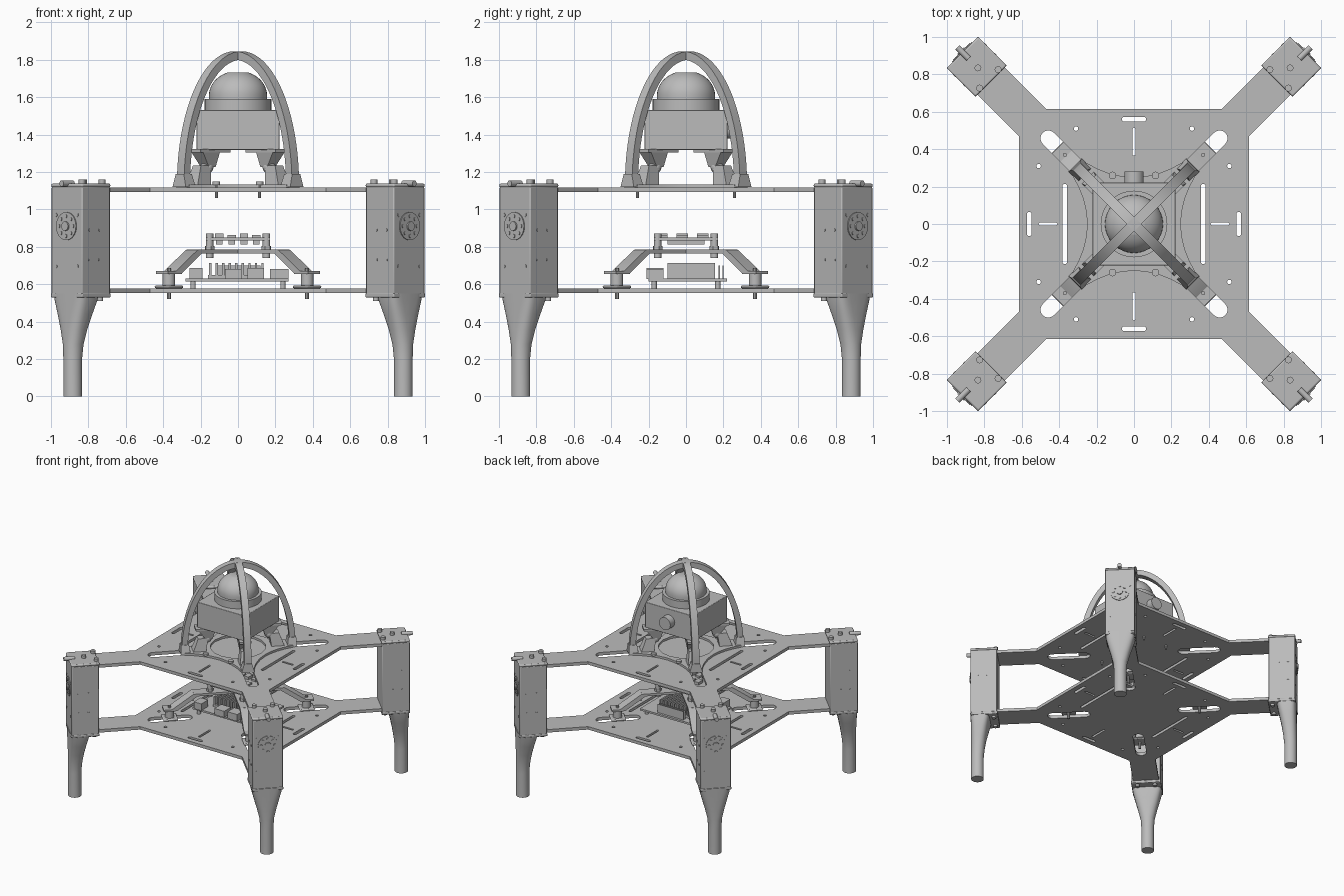
import bpy, bmesh, math
from math import pi, cos, sin, copysign
from mathutils import Matrix, Vector

if "Cube" in bpy.data.objects:
    bpy.data.objects.remove(bpy.data.objects["Cube"])

grey = bpy.data.materials.new("plain grey")
grey.use_nodes = True
COLOUR = (0.5, 0.5, 0.5, 1)
grey.diffuse_color = COLOUR
grey.node_tree.nodes["Principled BSDF"].inputs["Base Color"].default_value = COLOUR
I = Matrix.Identity(4)
parts = []


def finish(name, bm, M=I):
    bm.transform(M)
    bmesh.ops.remove_doubles(bm, verts=bm.verts, dist=1e-5)
    bmesh.ops.recalc_face_normals(bm, faces=bm.faces)
    me = bpy.data.meshes.new(name)
    bm.to_mesh(me)
    bm.free()
    me.materials.append(grey)
    ob = bpy.data.objects.new(name, me)
    bpy.context.collection.objects.link(ob)
    parts.append(ob)
    return ob


def loft(name, rings, M=I):
    bm = bmesh.new()
    rows = [[bm.verts.new(p) for p in ring] for ring in rings]
    n = len(rows[0])
    for a, b in zip(rows, rows[1:]):
        for i in range(n):
            bm.faces.new((a[i], a[(i + 1) % n], b[(i + 1) % n], b[i]))
    bm.faces.new(rows[0])
    bm.faces.new(rows[-1])
    return finish(name, bm, M)


def rect(x0, x1, y0, y1, z):
    return [(x0, y0, z), (x1, y0, z), (x1, y1, z), (x0, y1, z)]


def box(name, x, y, z, M=I, bevel=0):
    ob = loft(name, [rect(*x, *y, z[0]), rect(*x, *y, z[1])], M)
    if bevel:
        mod = ob.modifiers.new("edge", "BEVEL")
        mod.width, mod.segments = bevel, 2
    return ob


def turned(name, profile, M=I, n=32):
    """Solid of revolution from (radius, height) pairs."""
    return loft(name, [[(r * cos(2 * pi * i / n), r * sin(2 * pi * i / n), z)
                        for i in range(n)] for r, z in profile], M)


def rod(name, p, r, h, M=I, n=16):
    return turned(name, [(r, 0), (r, h)], M @ Matrix.Translation(p), n)


def sheet(name, outlines, z0, z1, M=I):
    """Flat panel: first outline is the edge, the others are holes."""
    cu = bpy.data.curves.new(name, "CURVE")
    cu.dimensions, cu.fill_mode, cu.extrude = "2D", "BOTH", (z1 - z0) / 2
    for pts in outlines:
        sp = cu.splines.new("POLY")
        sp.points.add(len(pts) - 1)
        for q, p in zip(sp.points, pts):
            q.co = (p[0], p[1], 0, 1)
        sp.use_cyclic_u = True
    tmp = bpy.data.objects.new("panel_outline", cu)
    bpy.context.collection.objects.link(tmp)
    dg = bpy.context.evaluated_depsgraph_get()
    me = bpy.data.meshes.new_from_object(tmp.evaluated_get(dg))
    bm = bmesh.new()
    bm.from_mesh(me)
    bpy.data.objects.remove(tmp)
    bpy.data.meshes.remove(me)
    return finish(name, bm, M @ Matrix.Translation((0, 0, (z0 + z1) / 2)))


def slot(cx, cy, length, width, ang=0):
    """Rounded slot outline; equal length and width give a circle."""
    c, r, pts = (length - width) / 2, width / 2, []
    for i in range(16):
        a = -pi / 2 + pi * (i % 8) / 7 + pi * (i // 8)
        x, y = (c if i < 8 else -c) + r * cos(a), r * sin(a)
        if c == 0:
            x, y = r * cos(i * pi / 8), r * sin(i * pi / 8)
        pts.append((cx + x * cos(ang) - y * sin(ang), cy + x * sin(ang) + y * cos(ang)))
    return pts


def spin(k, deg=45):
    return Matrix.Rotation(math.radians(deg + 90 * k), 4, "Z")


def turn(pts, M):
    return [tuple((M @ Vector((x, y, 0))).xy) for x, y in pts]


CORNERS = ["back_left", "back_right", "front_right", "front_left"]

# Two cross-shaped deck plates with slots
edge, holes = [], []
for k in range(4):
    edge += turn([(0.767, -0.103), (1.27, -0.103), (1.27, 0.103), (0.767, 0.103)], spin(k))
    holes.append(turn(slot(0.52, 0, 0.34, 0.085), spin(k)))
    side = [slot(0.56, 0, 0.13, 0.026, pi / 2), slot(0.51, 0.31, 0.024, 0.024),
            slot(0.51, -0.31, 0.024, 0.024)]
    if k % 2:
        side.append(slot(0.44, 0, 0.15, 0.018))
    else:
        side += [slot(0.46, 0, 0.1, 0.016), slot(0.37, 0, 0.43, 0.024, pi / 2)]
    holes += [turn(s, spin(k, 0)) for s in side]
sheet("upper_deck", [edge] + holes, 1.092, 1.117)
sheet("lower_deck", [edge] + holes, 0.552, 0.577)

# Corner posts and legs
LEG = [(0, 0.05, 0.05, 1), (0.2, 0.05, 0.05, 1), (0.28, 0.055, 0.054, 0.95),
       (0.36, 0.074, 0.06, 0.8), (0.44, 0.096, 0.068, 0.65), (0.51, 0.114, 0.075, 0.5),
       (0.55, 0.118, 0.078, 0.4)]
OUT = Matrix.Rotation(pi / 2, 4, "Y")
SIDE = Matrix.Rotation(pi / 2, 4, "X")
for k, c in enumerate(CORNERS):
    M = spin(k)
    box("post_" + c, (1.083, 1.295), (-0.117, 0.117), (0.54, 1.12), M, 0.006)
    box("post_cap_" + c, (1.08, 1.297), (-0.119, 0.119), (1.117, 1.138), M, 0.008)
    box("post_foot_" + c, (1.08, 1.298), (-0.119, 0.119), (0.528, 0.552), M, 0.006)
    rings = []
    for z, half, depth, e in LEG:
        rings.append([(1.3 - depth + depth * copysign(abs(cos(a)) ** e, cos(a)),
                       half * copysign(abs(sin(a)) ** e, sin(a)), z)
                      for a in [2 * pi * i / 32 for i in range(32)]])
    loft("leg_" + c, rings, M)
    for u, v in ((1.18, 0), (1.098, 0.07), (1.098, -0.07)):
        rod("cap_screw_" + c, (u, v, 1.135), 0.018, 0.025, M)
        if v:
            rod("foot_screw_" + c, (u + 0.015, v, 0.51), 0.016, 0.02, M)
    rod("cap_pin_" + c, (1.25, 0, 1.138), 0.016, 0.085, M @ Matrix.Translation((1.25, 0, 1.138))
        @ OUT @ Matrix.Translation((-1.25, 0, -1.138)))
    # Round horn and screws on the outer face
    F = M @ Matrix.Translation((1.293, 0, 0.91)) @ OUT
    rod("horn_" + c, (0, 0, 0), 0.075, 0.008, F, 32)
    rod("horn_hub_" + c, (0, 0, 0), 0.025, 0.018, F)
    for i in range(8):
        rod("horn_screw_" + c, (0.053 * cos(i * pi / 4), 0.053 * sin(i * pi / 4), 0),
            0.01, 0.013, F, 10)
    for x in (-0.06, 0.215):
        for y in (-0.08, 0.08):
            rod("face_screw_" + c, (x, y, 0), 0.01, 0.005, F, 10)
    for u in (1.165, 1.24):
        for z in (0.73, 0.89):
            rod("side_screws_" + c, (0, 0, -0.12), 0.008, 0.24,
                M @ Matrix.Translation((u, 0, z)) @ SIDE, 10)

# Sensor base frame: square with inward-bowed sides
bow = []
for k in range(4):
    bow += turn([(0.25 + 0.08 * (t / 4) ** 2, 0.065 * t) for t in range(-4, 5)], spin(k, 0))
sheet("sensor_base_frame", [bow, slot(0, 0, 0.42, 0.42)], 1.117, 1.134)

# Two crossing guard hoops
arc = [i * pi / 40 for i in range(41)]
hoop = ([(0.435 * cos(a), 1.13 + 0.715 * sin(a)) for a in arc]
        + [(0.39 * cos(a), 1.13 + 0.67 * sin(a)) for a in reversed(arc)])
for k in range(2):
    sheet("guard_hoop", [hoop], -0.027, 0.027, spin(k) @ SIDE)

# Sensor suspension and lower shelf legs, one set per corner
for k, c in enumerate(CORNERS):
    M = spin(k)
    loft("hoop_foot_" + c, [rect(0.37, 0.445, -0.05, 0.05, 1.12),
                            rect(0.38, 0.44, -0.03, 0.03, 1.19)], M)
    loft("upper_bracket_" + c, [rect(0.2, 0.25, -0.03, 0.03, 1.225),
                                rect(0.18, 0.31, -0.045, 0.045, 1.308)], M)
    loft("lower_bracket_" + c, [rect(0.25, 0.35, -0.045, 0.045, 1.13),
                                rect(0.235, 0.31, -0.03, 0.03, 1.235)], M)
    turned("damper_" + c, [(0.035 * sin(t * pi / 10), -0.035 * cos(t * pi / 10))
                           for t in range(1, 10)], M @ Matrix.Translation((0.235, 0, 1.225)), 16)
    box("sensor_arm_" + c, (0.1, 0.33), (-0.045, 0.045), (1.305, 1.322), M)
    # Shelf support
    box("shelf_pad_" + c, (0.465, 0.58), (-0.055, 0.055), (0.577, 0.594), M, 0.01)
    rod("shelf_standoff_" + c, (0.523, 0, 0.59), 0.034, 0.07, M, 20)
    rod("shelf_bolt_" + c, (0.523, 0, 0.52), 0.011, 0.165, M, 10)
    box("shelf_tab_" + c, (0.47, 0.575), (-0.045, 0.045), (0.655, 0.67), M)
    loft("shelf_slope_" + c, [rect(0.47, 0.53, -0.045, 0.045, 0.658),
                              rect(0.29, 0.35, -0.045, 0.045, 0.783)], M)
    box("shelf_arm_" + c, (0.02, 0.345), (-0.045, 0.045), (0.765, 0.784), M)
    rod("board_post_" + c, (0.215, 0, 0.74), 0.02, 0.13, M)
    rod("board_nut_" + c, (0.215, 0, 0.784), 0.026, 0.02, M, 6)
    sx, sy = copysign(1, (M @ Vector((1, 0, 0))).x), copysign(1, (M @ Vector((1, 0, 0))).y)
    rod("frame_screw_" + c, (0.115 * sx, 0.26 * sy, 1.06), 0.009, 0.08, I, 10)
    rod("frame_screw_head_" + c, (0.115 * sx, 0.26 * sy, 1.13), 0.02, 0.018)
    rod("main_board_post_" + c, (0.24 * sx, 0.17 * sy, 0.575), 0.014, 0.045)

# Sensor housing, collar, dome and rear connector
box("sensor_housing", (-0.222, 0.222), (-0.222, 0.222), (1.318, 1.53), I, 0.004)
turned("sensor_collar", [(0.178, 1.525), (0.178, 1.59)], I, 48)
turned("sensor_dome", [(0.155, 1.585), (0.155, 1.61)] +
       [(0.155 * cos(t), 1.61 + 0.13 * sin(t)) for t in [i * pi / 24 for i in range(1, 10)]]
       + [(0.055, 1.732)], I, 48)
rod("sensor_connector", (0, 0, 0), 0.052, 0.06,
    Matrix.Translation((0, 0.28, 1.43)) @ SIDE, 24)

# Small upper board with chips
box("flight_board", (-0.17, 0.17), (-0.17, 0.17), (0.833, 0.848))
for i in range(4):
    x = -0.1 + 0.066 * i
    for y in (-0.13, -0.02, 0.09):
        box("board_chip", (x - 0.022, x + 0.022), (y - 0.03, y + 0.03), (0.846, 0.87 - 0.008 * (i % 2)))
    box("board_underside_chip", (x - 0.018, x + 0.018), (-0.1, 0.1), (0.812, 0.835))

# Main board with ports, chips and a finned block
box("main_board", (-0.28, 0.27), (-0.2, 0.22), (0.615, 0.63))
for x0, x1, top in ((-0.26, -0.19, 0.685), (-0.07, 0.02, 0.68), (0.05, 0.14, 0.685), (0.17, 0.27, 0.68)):
    box("front_port", (x0, x1), (-0.21, -0.12), (0.628, top))
box("heat_sink_base", (-0.16, 0.14), (-0.1, 0.155), (0.628, 0.65))
for i in range(9):
    x = -0.155 + 0.035 * i
    box("heat_sink_fin", (x, x + 0.012), (-0.1, 0.155), (0.648, 0.714))
for y in (0.175, 0.195):
    box("pin_header", (-0.12, 0.12), (y, y + 0.006), (0.628, 0.7))

# Shade smooth where round, keep edges sharp
bpy.ops.object.select_all(action="DESELECT")
for ob in parts:
    ob.select_set(True)
bpy.context.view_layer.objects.active = parts[0]
bpy.ops.object.shade_smooth_by_angle(angle=math.radians(35))
